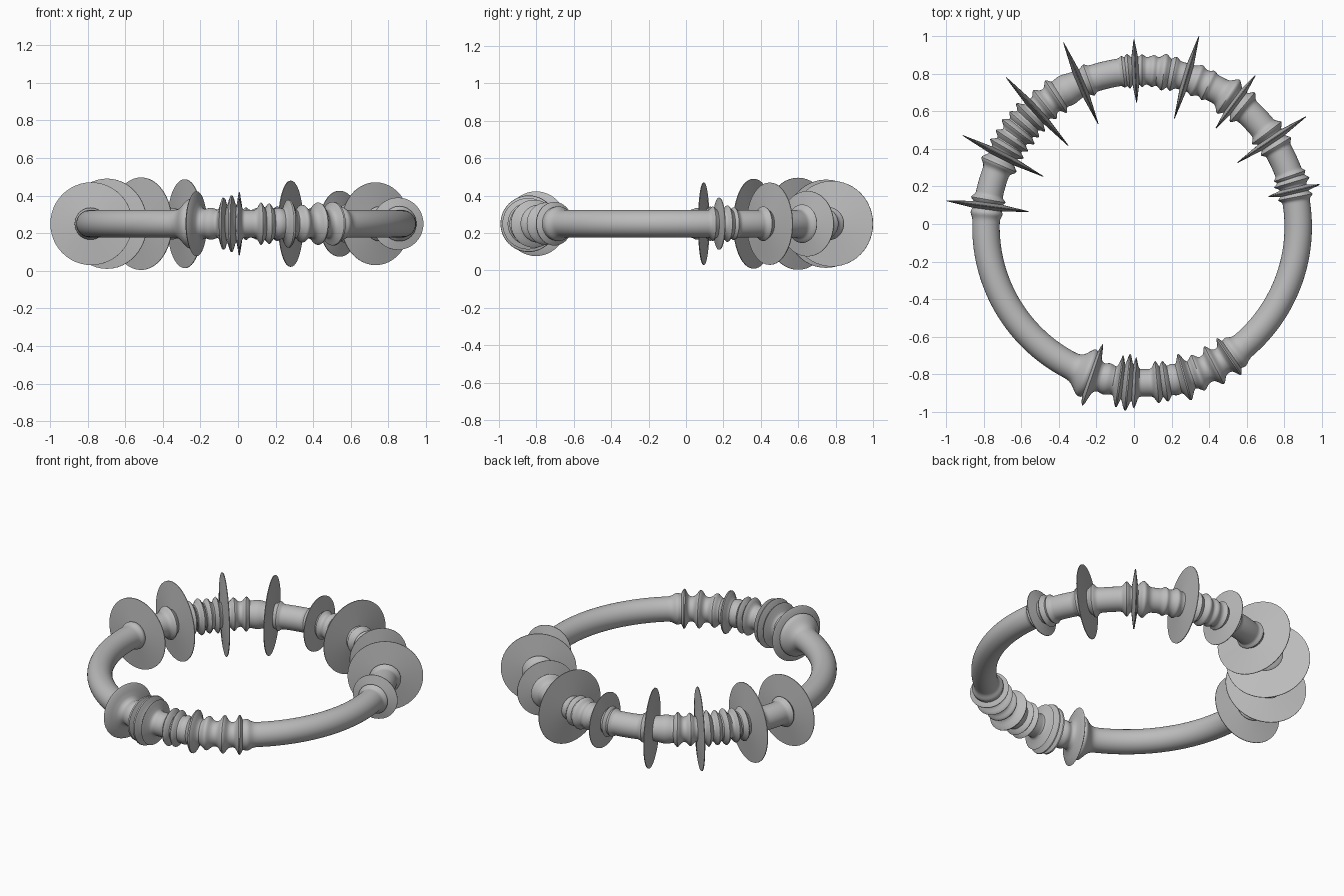
import bpy
import bmesh
import math
from mathutils import Vector

cube = bpy.data.objects.get("Cube")
if cube:
    bpy.data.objects.remove(cube, do_unlink=True)

RING_CENTRE = Vector((0.043, -0.015, 0.25))
RING_RADIUS = 0.83
TUBE_RADIUS = 0.073
SIDES = 48
UP = Vector((0, 0, 1))

grey = bpy.data.materials.new("plain grey")
grey.use_nodes = True
grey.diffuse_color = (0.5, 0.5, 0.5, 1)
grey.node_tree.nodes["Principled BSDF"].inputs["Base Color"].default_value = grey.diffuse_color


def hoop(bm, degrees, radius, offset=0.0):
    """Circle of vertices around the ring's centreline, shifted along it."""
    angle = math.radians(degrees)
    outward = Vector((math.cos(angle), math.sin(angle), 0))
    along = UP.cross(outward)
    middle = RING_CENTRE + outward * RING_RADIUS + along * offset
    verts = []
    for side in range(SIDES):
        turn = math.tau * side / SIDES
        spoke = outward * math.cos(turn) + UP * math.sin(turn)
        verts.append(bm.verts.new(middle + spoke * radius))
    return verts


def skin(bm, hoops, closed=False):
    """Join neighbouring hoops with quads."""
    pairs = list(zip(hoops, hoops[1:]))
    if closed:
        pairs.append((hoops[-1], hoops[0]))
    for first, second in pairs:
        for side in range(SIDES):
            after = (side + 1) % SIDES
            bm.faces.new((first[side], first[after], second[after], second[side]))


def finish(bm, name):
    bmesh.ops.recalc_face_normals(bm, faces=bm.faces[:])
    mesh = bpy.data.meshes.new(name)
    bm.to_mesh(mesh)
    bm.free()
    mesh.materials.append(grey)
    part = bpy.data.objects.new(name, mesh)
    bpy.context.scene.collection.objects.link(part)
    bpy.ops.object.select_all(action="DESELECT")
    part.select_set(True)
    bpy.context.view_layer.objects.active = part
    bpy.ops.object.shade_smooth_by_angle(angle=math.radians(40))


# Turned beads: position in degrees, height in hundredths, half width in degrees
front_beads = [
    (249.5, 6, 3.2), (251.5, 10, 1.3), (257, 1.2, 2), (261.7, 6.8, 1.1),
    (264.7, 8, 1.4), (267.4, 6.5, 0.9), (275.5, 4, 1.2), (278.5, 3.6, 1.2),
    (282, 1.2, 2), (285.8, 5.6, 1.5), (291, 2.8, 1.6), (297.5, 4, 1.5),
    (303.8, 4.5, 1.2), (306.5, 2, 2),
]
back_beads = [
    (175, 1.2, 1.5), (170, 2, 1), (156.5, 2.8, 1.5), (150, 3, 1),
    (146.5, 3, 1), (142.5, 3.5, 1.2), (139, 3, 1.2), (135.5, 3.5, 1),
    (128.5, 2.5, 1.2), (123.5, 3, 1.2), (119, 1.2, 3), (110, 1.5, 1),
    (97, 1.2, 0.8), (95, 2, 0.8), (90, 1.5, 0.8), (86, 1.2, 1.2),
    (82, 2.5, 1.5), (78.5, 2, 1.2), (69.5, 1.5, 1.2), (65, 1.2, 1),
    (56.5, 3.5, 1.8), (50, 3, 1.2), (37, 2.5, 1.2), (31, 2, 1),
    (19, 1.5, 0.8), (16.5, 2.5, 0.9), (11, 2, 0.9),
]


def band_radius(degrees):
    """Plain tube radius plus the tallest bead swelling at this position."""
    swell = max(height * math.exp(-((degrees - place) / width) ** 2)
                for place, height, width in front_beads + back_beads)
    return TUBE_RADIUS + swell / 100


# Ring band with its turned beads
bm = bmesh.new()
steps = 720
positions = [360 * step / steps for step in range(steps)]
skin(bm, [hoop(bm, place, band_radius(place)) for place in positions], closed=True)
finish(bm, "ring_band")

# Thin tapering discs threaded on the back half: position and radius
discs = [
    (172.4, 0.22), (153, 0.24), (132.3, 0.246), (113.1, 0.236), (92.5, 0.168),
    (73.4, 0.229), (53.2, 0.175), (33.9, 0.22), (13.4, 0.139),
]
for number, (place, radius) in enumerate(discs, start=1):
    bm = bmesh.new()
    root, rim = 0.02, 0.002
    outline = [(-root, TUBE_RADIUS * 0.8), (-rim, radius),
               (rim, radius), (root, TUBE_RADIUS * 0.8)]
    skin(bm, [hoop(bm, place, size, offset) for offset, size in outline])
    finish(bm, f"disc_{number}")
